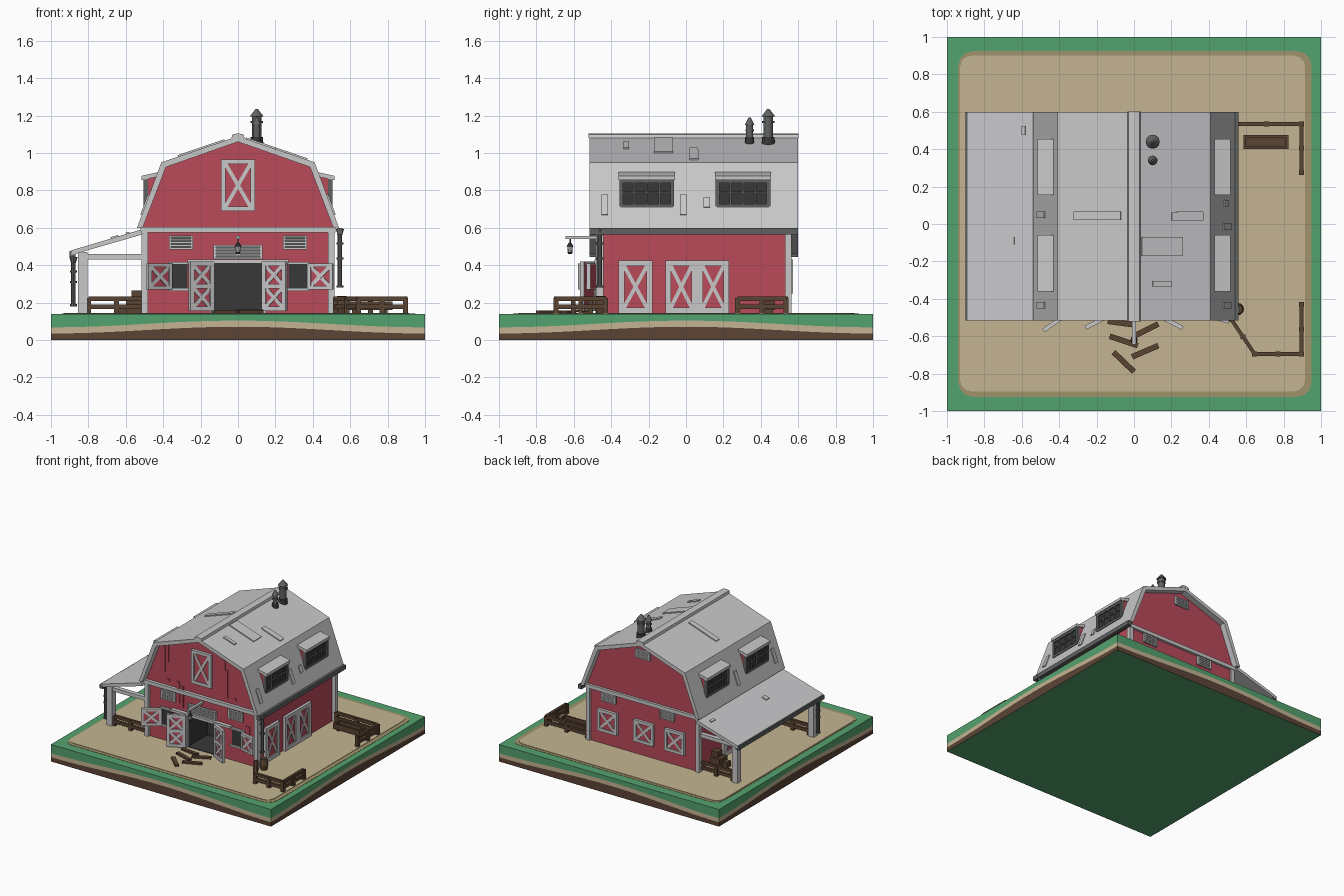
import bpy, bmesh, math
from mathutils import Matrix, Vector

if "Cube" in bpy.data.objects:
    bpy.data.objects.remove(bpy.data.objects["Cube"])

def mat(name, r, g, b):
    m = bpy.data.materials.new(name)
    lin = lambda c: (c / 255 / 12.92) if c < 11 else ((c / 255 + .055) / 1.055) ** 2.4
    m.diffuse_color = (lin(r), lin(g), lin(b), 1)
    m.use_nodes = True
    m.node_tree.nodes["Principled BSDF"].inputs["Base Color"].default_value = m.diffuse_color
    return m

RED = mat("barn red", 186, 74, 90)
LIGHT = mat("light grey", 200, 200, 202)
DARK = mat("dark interior", 56, 56, 57)
METAL = mat("metal grey", 96, 98, 98)
GREEN = mat("grass green", 84, 162, 110)
SAND = mat("sand", 196, 180, 146)
EDGE = mat("sand edge", 160, 148, 108)
EARTH = mat("earth brown", 92, 68, 54)
WOOD = mat("wood brown", 90, 67, 50)

def finish(name, bm, mats):
    bmesh.ops.recalc_face_normals(bm, faces=bm.faces[:])
    me = bpy.data.meshes.new(name)
    bm.to_mesh(me)
    bm.free()
    for m in mats:
        me.materials.append(m)
    ob = bpy.data.objects.new(name, me)
    bpy.context.collection.objects.link(ob)
    return ob

def bx(x0, x1, y0, y1, z0, z1):
    return Matrix.Translation(((x0+x1)/2, (y0+y1)/2, (z0+z1)/2)) @ Matrix.Diagonal((abs(x1-x0), abs(y1-y0), abs(z1-z0), 1))

def bar(p, q, w, h):
    p, q = Vector(p), Vector(q)
    d = q - p
    return Matrix.Translation((p+q)/2) @ d.to_track_quat('X', 'Z').to_matrix().to_4x4() @ Matrix.Diagonal((d.length, w, h, 1))

def boxes(name, m, items, M=Matrix()):
    bm = bmesh.new()
    for it in items:
        bmesh.ops.create_cube(bm, size=1, matrix=M @ it)
    return finish(name, bm, [m])

def prism(name, pts, a, b, mats, axis='y', rule=None):
    bm = bmesh.new()
    place = (lambda p, t: (p[0], t, p[1])) if axis == 'y' else (lambda p, t: (p[0], p[1], t))
    A, B = ([bm.verts.new(place(p, t)) for p in pts] for t in (a, b))
    bm.faces.new(A)
    bm.faces.new(B[::-1])
    for i in range(len(pts)):
        j = (i+1) % len(pts)
        bm.faces.new((A[i], A[j], B[j], B[i]))
    if rule:
        for f in bm.faces:
            f.material_index = rule(f)
    return finish(name, bm, mats)

def cones(name, m, items, n=12):   # items: x, y, z0, z1, r0, r1
    bm = bmesh.new()
    for x, y, z0, z1, r0, r1 in items:
        bmesh.ops.create_cone(bm, cap_ends=True, segments=n, radius1=r0, radius2=r1, depth=z1-z0,
                              matrix=Matrix.Translation((x, y, (z0+z1)/2)))
    return finish(name, bm, [m])

G = .145  # ground level

# ground block with wavy earth layers
bm = bmesh.new()
N = 24
for k in range(4):
    R = Matrix.Rotation(k*math.pi/2, 4, 'Z')
    cols = []
    for i in range(N+1):
        t = -1 + 2*i/N
        h = .053 + .018*math.cos(math.pi*t)
        cols.append([bm.verts.new(R @ Vector((t, -1, z))) for z in (0, h, h+.033, .14)])
    for a, b in zip(cols, cols[1:]):
        for l in range(3):
            bm.faces.new((a[l], b[l], b[l+1], a[l+1])).material_index = 2-l
bmesh.ops.remove_doubles(bm, verts=bm.verts[:], dist=1e-4)
for z in (0, .14):
    bm.faces.new([bm.verts.new((x, y, z)) for x, y in ((-1, -1), (1, -1), (1, 1), (-1, 1))])
bmesh.ops.remove_doubles(bm, verts=bm.verts[:], dist=1e-4)
finish("ground_block", bm, [GREEN, SAND, EARTH])

def rounded(x0, x1, y0, y1, r):
    return [(cx + r*math.cos(a*math.pi/12), cy + r*math.sin(a*math.pi/12))
            for k, (cx, cy) in enumerate(((x1-r, y1-r), (x0+r, y1-r), (x0+r, y0+r), (x1-r, y0+r)))
            for a in range(k*6, k*6+7, 2)]
prism("sand_border", rounded(-.94, .95, -.925, .925, .08), .138, .142, [EDGE], 'z')
prism("sand_yard", rounded(-.93, .915, -.895, .9, .06), .138, .145, [SAND], 'z')

# barn walls, the front part notched for the doorway
upper = [(.485, .6), (.51, .6), (.39, .93), (0, 1.07), (-.39, .93), (-.51, .6), (-.485, .6), (-.485, .14)]
prism("barn_body", [(.485, .14)] + upper, -.2, .55, [RED])
prism("barn_front", [(.485, .14)] + upper + [(-.13, .14), (-.13, .41), (.13, .41), (.13, .14)], -.46, -.2, [RED, DARK],
      rule=lambda f: int(abs(f.calc_center_median().x) < .135 and f.calc_center_median().z < .42))
boxes("doorway_inside", DARK, [bx(-.13, .13, -.21, -.2, .14, .41), bx(-.13, .13, -.46, -.2, .14, .15)])

# roof
prism("gambrel_roof", [(-.54, .6), (-.41, .95), (0, 1.09), (.41, .95), (.54, .6), (.51, .6), (.385, .925),
                       (0, 1.06), (-.385, .925), (-.51, .6)], -.515, .6, [LIGHT])
prism("ridge_cap", [(-.035, 1.08), (-.03, 1.1), (0, 1.105), (.03, 1.1), (.035, 1.08), (0, 1.085)], -.52, .602, [LIGHT])
prism("porch_roof", [(-.52, .59), (-.89, .48), (-.89, .455), (-.51, .565)], -.515, .6, [LIGHT])
boxes("gutters", METAL, [bx(.53, .56, -.515, .6, .565, .6), bx(-.9, -.87, -.515, .6, .445, .475)])

def roof_z(x):
    a = abs(x)
    return 1.09 - .34*a if a < .41 else .95 - 2.69*(a-.41)
def patch(x0, x1, y, w):
    return bar((x0, y, roof_z(x0)), (x1, y, roof_z(x1)), w, .016)
boxes("roof_patches", LIGHT, [patch(-.32, -.07, .045, .045), patch(.23, .365, .045, .045), patch(.04, .26, -.12, .1),
      patch(.2, .37, .04, .045), patch(.1, .2, -.32, .03), patch(.475, .515, -.435, .035), patch(.475, .515, -.015, .035),
      patch(.48, .5, .11, .035), patch(-.475, -.515, -.435, .035), patch(-.475, -.515, .05, .035),
      bar((-.68, -.09, .544), (-.64, -.09, .556), .04, .012), bar((-.6, .5, .568), (-.58, .5, .574), .05, .012)])

# trim boards on corners and across gables
trim = []
for s in (-1, 1):
    trim += [bx(s*.48, s*.515, -.48, -.44, G, .6), bx(s*.48, s*.515, .53, .565, G, .6)]
trim += [bx(-.52, .52, -.485, -.455, .575, .605), bx(-.52, .52, .545, .57, .575, .605),
         bx(-.27, .27, -.49, -.455, .41, .43), bx(-.15, -.13, -.475, -.455, G, .41), bx(.13, .15, -.475, -.455, G, .41)]
boxes("wall_trim", LIGHT, trim)
boxes("loose_wall_boards", RED, [bx(x, x+w, -.468, -.455, z0, z1) for x, w, z0, z1 in (
    (-.36, .025, .71, .96), (-.325, .02, .8, .95), (.18, .028, .71, .95), (.21, .02, .64, .87), (-.23, .025, .49, .66),
    (-.19, .02, .46, .63), (.4, .03, .3, .46), (-.32, .02, .64, .66), (.29, .02, .64, .66))])

def place(x, y, z, deg=0):
    return Matrix.Translation((x, y, z)) @ Matrix.Rotation(math.radians(deg), 4, 'Z')

# cross-braced panel; local x from 0 to w, z from 0 to h, outward -y
def braced(name, M, w, h, n=1, f=.024):
    boxes(name + "_panel", RED, [bx(.005, w-.005, -.012, 0, .005, h-.005)], M)
    parts = [bx(0, f, -.022, 0, 0, h), bx(w-f, w, -.022, 0, 0, h)]
    for i in range(n+1):
        z = i*(h-f)/n
        parts.append(bx(f, w-f, -.022, 0, z, z+f))
        if i < n:
            t = z + (h-f)/n
            parts += [bar((f, -.01, z+f), (w-f, -.01, t), .016, .02), bar((f, -.01, t), (w-f, -.01, z+f), .014, .02)]
    boxes(name + "_frame", LIGHT, parts, M)

braced("loft_door", place(-.09, -.46, .69), .18, .275)
braced("barn_door_left", place(-.265, -.545, .155, 27), .145, .265, 2)
braced("barn_door_right", place(.135, -.48, .155, -27), .145, .265, 2)
braced("shutter_left", place(-.49, -.56, .27, 35), .155, .14, 1, .02)
braced("shutter_right", place(.375, -.475, .27, -15), .14, .14, 1, .02)
for s, a, b in ((-1, -.365, -.27), (1, .27, .375)):
    boxes("front_window_pane", DARK, [bx(a, b, -.466, -.455, .275, .405)])
    boxes("front_window_frame", LIGHT, [bx(a-.01, b+.01, -.475, -.455, z, z+.015) for z in (.262, .403)])
for s, deg in ((1, 90), (-1, -90)):       # side wall doors
    for y, w, h in ((-.36, .18, .28), (-.11, .17, .28), (.06, .17, .28)):
        braced("side_door", place(s*.485, y if s > 0 else y+w, .145, deg), w, h, 1, .03)
for x in (.32, -.01, -.29):               # back windows
    braced("back_shutter", place(x+.09, .55, .25, 180), .18, .18)

def vent(name, M, w, h):
    boxes(name + "_back", METAL, [bx(0, w, -.006, 0, 0, h)], M)
    boxes(name + "_slats", LIGHT, [bx(0, .012, -.018, 0, 0, h), bx(w-.012, w, -.018, 0, 0, h)] +
          [bx(0, w, -.016, 0, i*(h-.01)/4, i*(h-.01)/4+.01) for i in range(5)], M)
for x in (-.37, .24):
    vent("front_vent", place(x, -.46, .485), .13, .075)
vent("centre_vent", place(-.13, -.46, .433), .26, .075)
for x, z in ((.31, .5), (-.22, .5), (0, .94)):
    vent("back_vent", place(x+.065, .55, z, 180), .13, .07)

# dormers
for s in (-1, 1):
    for y in (-.21, .305):
        prism("dormer_body", [(s*.38, .89), (s*.49, .865), (s*.49, .705), (s*.38, .705)], y-.14, y+.14, [RED])
        prism("dormer_roof", [(s*.395, .905), (s*.515, .878), (s*.515, .855), (s*.395, .88)], y-.15, y+.15, [LIGHT])
        boxes("dormer_glass", DARK, [bx(s*.485, s*.495, y-.13, y+.13, .72, .855)])
        boxes("dormer_window_frame", METAL,
              [bx(s*.48, s*.505, y+i*.068-.005*(1+(abs(i) == 2)), y+i*.068+.005*(1+(abs(i) == 2)), .715, .86) for i in range(-2, 3)] +
              [bx(s*.48, s*.505, y-.14, y+.14, z, z+t) for z, t in ((.71, .018), (.785, .01), (.84, .018))])

# chimney pipes
for y, r, z in ((.44, .026, 1.2), (.34, .018, 1.155)):
    cones("chimney", METAL, [(.1, y, 1.03, z, r, r), (.1, y, z-.005, z+.035, r*1.45, .006), (.1, y, z-.04, z-.03, r*1.25, r*1.25)])
    cones("chimney_collar", DARK, [(.1, y, 1.03, 1.085, r*1.4, r*1.3)])

# porch frame
boxes("porch_frame", LIGHT, [bx(-.855, -.805, y-.025, y+.025, G-.01, .47) for y in (-.46, .53)] +
      [bx(-.855, -.5, y-.018, y+.018, .43, .46) for y in (-.46, .53)] + [bx(-.85, -.81, -.46, .53, .435, .465)])

# downpipes and barrel
for x, z0, z1 in ((.545, .28, .58), (-.88, .18, .43)):
    cones("downpipe", METAL, [(x, -.46, z0, z1, .012, .012), (x, -.46, z1-.02, z1+.015, .012, .022)] +
          [(x, -.46, z, z+.012, .018, .018) for z in (z0, (z0+z1)/2, z1-.07)], 8)
cones("rain_barrel", WOOD, [(.555, -.455, .14, .185, .024, .033), (.555, -.455, .185, .235, .033, .025)])

# lantern on a beam
boxes("lantern_beam", LIGHT, [bx(-.01, .01, -.645, -.46, .54, .556)])
cones("lantern", DARK, [(0, -.62, .52, .545, .004, .004), (0, -.62, .5, .522, .02, .005), (0, -.62, .46, .472, .01, .014)], 8)
cones("lantern_glass", LIGHT, [(0, -.62, .472, .5, .012, .015)], 8)

# fences
def fence(name, pts):
    it = []
    for a, b in zip(pts, pts[1:]):
        a, b = Vector((*a, 0)), Vector((*b, 0))
        for t in (0, .5, 1):
            p = a.lerp(b, t)
            it.append(bx(p.x-.013, p.x+.013, p.y-.013, p.y+.013, .14, .225))
        it += [bar(a + Vector((0, 0, z)), b + Vector((0, 0, z)), .02, .025) for z in (.178, .22)]
    boxes(name, WOOD, it)
fence("fence_front_right", [(.52, -.51), (.645, -.695), (.895, -.695), (.895, -.43)])
fence("fence_back_right", [(.52, .535), (.895, .535), (.895, .275)])
fence("fence_porch_front", [(-.8, -.46), (-.5, -.46)])
fence("fence_porch_back", [(-.8, .53), (-.5, .53)])

# trough, crates and fallen planks
boxes("trough", WOOD, [bx(.585, .825, .4, .415, .16, .205), bx(.585, .825, .46, .475, .16, .205), bx(.585, .6, .4, .475, .16, .205),
      bx(.81, .825, .4, .475, .16, .205), bx(.585, .825, .4, .475, .16, .17), bx(.61, .63, .41, .465, .14, .165), bx(.78, .8, .41, .465, .14, .165)])
boxes("porch_crates", WOOD, [bx(-.6, -.51, .32, .42, .14, .22), bx(-.57, -.51, .34, .4, .22, .265), bx(-.64, -.6, .33, .38, .14, .19)])
boxes("fallen_planks", WOOD, [bar((a, b, z), (c, d, z), .03, .014) for a, b, c, d, z in (
    (-.13, -.6, .02, -.65, .152), (0, -.6, .13, -.535, .156), (-.01, -.71, .13, -.65, .152),
    (-.11, -.685, 0, -.79, .152), (-.14, -.52, .01, -.54, .152))])
